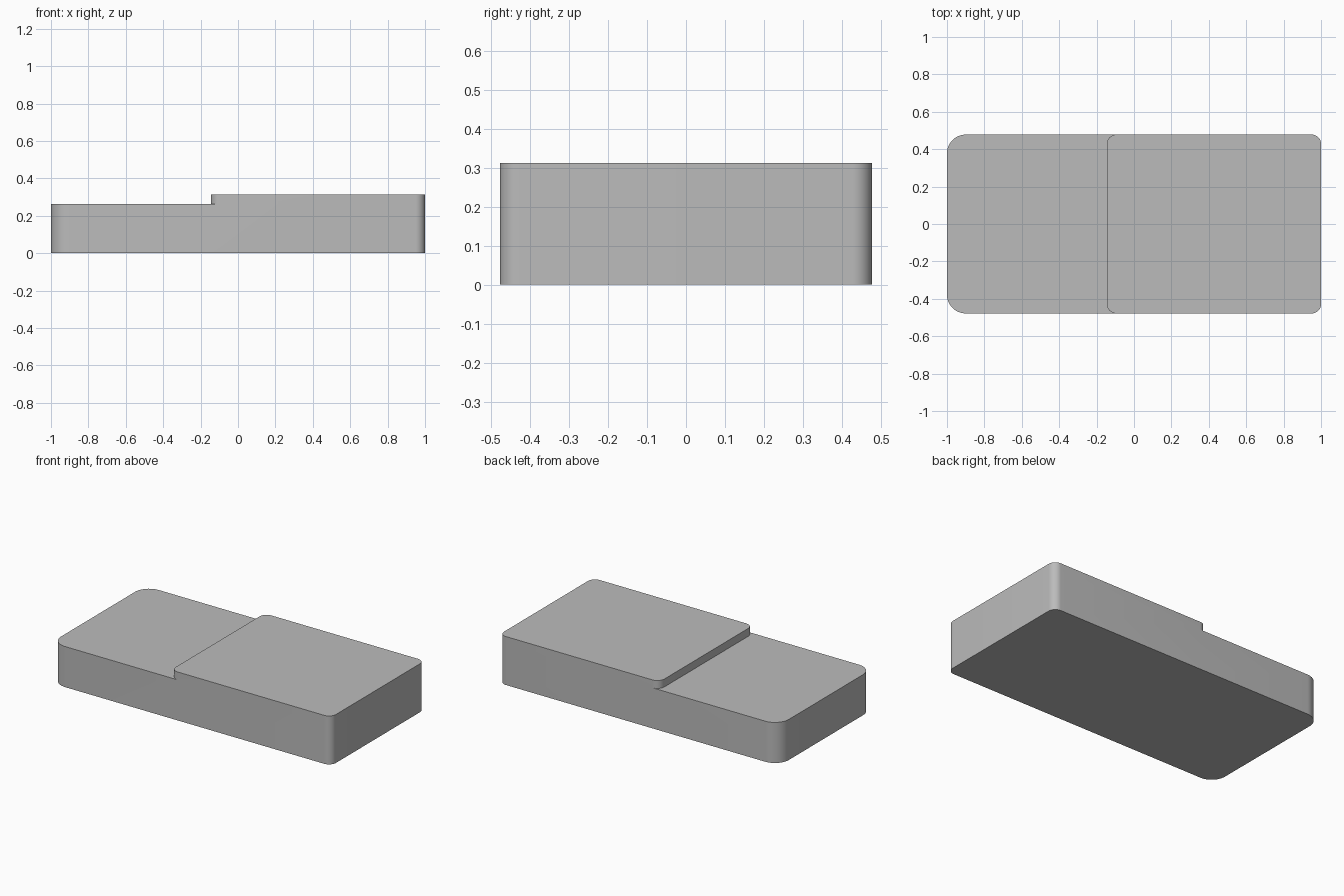
import bpy, bmesh
from math import cos, sin, radians

cube = bpy.data.objects.get("Cube")
if cube:
    bpy.data.objects.remove(cube, do_unlink=True)

HALF_X, HALF_Y = 1.0, 0.478
STEP_X = -0.145              # where the raised half begins
SHELF_Z, TOP_Z = 0.262, 0.313
BIG_R, SMALL_R = 0.10, 0.05
SEGMENTS = 12


def arc(cx, cy, r, start):
    """Quarter circle, counterclockwise from the start angle."""
    angles = [radians(start + 90 * i / SEGMENTS) for i in range(SEGMENTS + 1)]
    return [(cx + r * cos(a), cy + r * sin(a)) for a in angles]


def left_end(x, r):
    """Rounded end facing -x, from back to front."""
    return arc(x + r, HALF_Y - r, r, 90) + arc(x + r, r - HALF_Y, r, 180)


# Plan outlines: low end, step and raised end
low_end = left_end(-HALF_X, BIG_R)
step = left_end(STEP_X, SMALL_R)
raised_end = (arc(HALF_X - SMALL_R, SMALL_R - HALF_Y, SMALL_R, 270)
              + arc(HALF_X - SMALL_R, HALF_Y - SMALL_R, SMALL_R, 0))
front_joint, back_joint = step[-1], step[0]
low_path = [back_joint] + low_end + [front_joint]
raised_path = [front_joint] + raised_end + [back_joint]

bm = bmesh.new()


def cap(points, z):
    bm.faces.new([bm.verts.new((x, y, z)) for x, y in points])


def wall(path, z0, z1):
    for (ax, ay), (bx, by) in zip(path, path[1:]):
        corners = [(ax, ay, z0), (bx, by, z0), (bx, by, z1), (ax, ay, z1)]
        bm.faces.new([bm.verts.new(c) for c in corners])


# Underside, low shelf and raised top
cap(low_end + [front_joint] + raised_end + [back_joint], 0)
cap(low_end + step[::-1], SHELF_Z)
cap(step + raised_end, TOP_Z)

# Side walls and step riser
wall(low_path, 0, SHELF_Z)
wall(raised_path, 0, SHELF_Z)
wall(raised_path, SHELF_Z, TOP_Z)
wall(step, SHELF_Z, TOP_Z)

bmesh.ops.remove_doubles(bm, verts=bm.verts, dist=0.0001)
bmesh.ops.recalc_face_normals(bm, faces=bm.faces)
mesh = bpy.data.meshes.new("stepped_block")
bm.to_mesh(mesh)
bm.free()

# Plain grey finish
grey = bpy.data.materials.new("plain_grey")
grey.use_nodes = True
colour = (0.5, 0.5, 0.5, 1)
grey.diffuse_color = colour
grey.node_tree.nodes["Principled BSDF"].inputs["Base Color"].default_value = colour
mesh.materials.append(grey)

block = bpy.data.objects.new("stepped_block", mesh)
bpy.context.collection.objects.link(block)
bpy.ops.object.select_all(action='DESELECT')
block.select_set(True)
bpy.context.view_layer.objects.active = block
bpy.ops.object.shade_smooth_by_angle(angle=radians(30))
